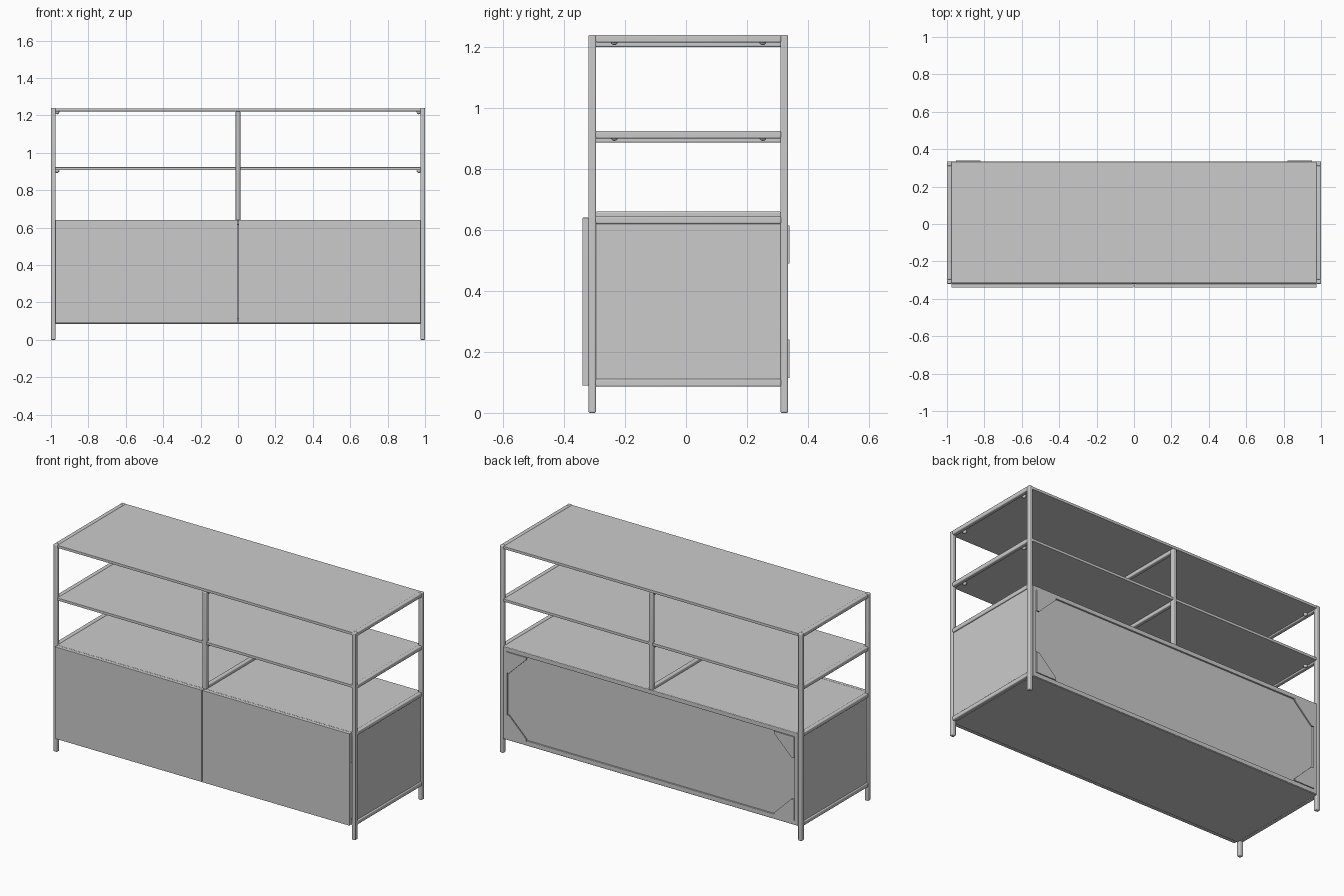
import bpy, bmesh, math

if "Cube" in bpy.data.objects:
    bpy.data.objects.remove(bpy.data.objects["Cube"])

grey = bpy.data.materials.new("satin grey")
grey.diffuse_color = (0.6, 0.6, 0.6, 1)
grey.use_nodes = True
grey.node_tree.nodes["Principled BSDF"].inputs["Base Color"].default_value = grey.diffuse_color


def finish(ob, bevel=0.0, segments=2):
    ob.data.materials.append(grey)
    if bevel:
        m = ob.modifiers.new("Bevel", 'BEVEL')
        m.width, m.segments, m.limit_method = bevel, segments, 'ANGLE'
    return ob


def box(name, x, y, z, bevel=0.0, segments=2):
    """Box from (min, max) ranges on each axis."""
    bm = bmesh.new()
    bmesh.ops.create_cube(bm, size=1)
    for v in bm.verts:
        v.co = [r[0] + (c + 0.5) * (r[1] - r[0]) for c, r in zip(v.co, (x, y, z))]
    me = bpy.data.meshes.new(name)
    bm.to_mesh(me)
    bm.free()
    ob = bpy.data.objects.new(name, me)
    bpy.context.collection.objects.link(ob)
    return finish(ob, bevel, segments)


def tube(name, x, y, z):
    return box(name, x, y, z, 0.005, 3)


def span(a, b, side):
    """Range mirrored to the given side of x = 0."""
    return tuple(sorted((a * side, b * side)))


FRONT, BACK = (-0.32, -0.295), (0.31, 0.335)
IN_Y = (-0.297, 0.312)
LEVELS = (0.086, 0.62, 0.9, 1.215)

for s, side in ((-1, "left"), (1, "right")):
    # side frame: two legs and four cross rails
    px = span(0.975, 1.0, s)
    tube(f"{side}_front_leg", px, FRONT, (0, 1.24))
    tube(f"{side}_back_leg", px, BACK, (0, 1.24))
    for i, z in enumerate(LEVELS):
        tube(f"{side}_rail_{i}", px, IN_Y, (z, z + 0.025))
    box(f"{side}_cabinet_panel", span(0.977, 0.992, s), IN_Y, (0.108, 0.623), 0.002)
    # door and back stile
    box(f"{side}_door", span(0.002, 0.975, s), (-0.34, -0.32), (0.09, 0.64), 0.0015)
    box(f"{side}_back_stile", span(0.952, 0.976, s), BACK, (0.09, 0.64), 0.002)
    # corner gussets on the back
    for name, z0, d in (("lower", 0.115, 1), ("upper", 0.615, -1)):
        prof = [(0.953, 0), (0.953, 0.125), (0.935, 0.125), (0.82, 0.012), (0.82, 0)]
        bm = bmesh.new()
        f = bm.faces.new([bm.verts.new((s * px_, 0.333, z0 + d * pz)) for px_, pz in prof])
        r = bmesh.ops.extrude_face_region(bm, geom=[f])
        for v in r["geom"]:
            if isinstance(v, bmesh.types.BMVert):
                v.co.y = 0.34
        bmesh.ops.recalc_face_normals(bm, faces=bm.faces)
        me = bpy.data.meshes.new("gusset")
        bm.to_mesh(me)
        bm.free()
        ob = bpy.data.objects.new(f"{side}_{name}_gusset", me)
        bpy.context.collection.objects.link(ob)
        finish(ob)
    # small shelf studs under the upper shelves
    for z in (0.904, 1.218):
        for y in (-0.235, 0.252):
            bpy.ops.mesh.primitive_uv_sphere_add(segments=12, ring_count=6, radius=0.012,
                                                 location=(s * 0.967, y, z))
            stud = finish(bpy.context.object)
            stud.name = f"{side}_shelf_stud"
            bpy.ops.object.shade_smooth()

# shelves, cabinet top and floor
for name, z0, z1 in (("top_shelf", 1.222, 1.238), ("middle_shelf", 0.907, 0.923),
                     ("cabinet_top", 0.622, 0.641), ("cabinet_floor", 0.086, 0.104)):
    box(name, (-0.976, 0.976), (-0.316, 0.333), (z0, z1), 0.0015)

# cabinet front and back rails, back panel
for z, name in ((0.09, "lower"), (0.615, "upper")):
    box(f"{name}_back_rail", (-0.976, 0.976), BACK, (z, z + 0.025), 0.002)
    box(f"{name}_front_rail", (-0.976, 0.976), FRONT, (z, z + 0.025), 0.002)
box("back_panel", (-0.96, 0.96), (0.312, 0.325), (0.1, 0.63))

# centre support frame
MID = (-0.0125, 0.0125)
for name, y in (("front", FRONT), ("back", BACK)):
    tube(f"centre_{name}_post", MID, y, (0.638, 1.222))
for name, z in (("lower", 0.638), ("middle", 0.886), ("upper", 1.2)):
    tube(f"centre_{name}_bar", MID, IN_Y, (z, z + 0.022))

# smooth the rounded tubes while keeping flat faces crisp
bpy.ops.object.select_all(action='DESELECT')
for ob in bpy.context.scene.objects:
    if any(k in ob.name for k in ("leg", "_rail_", "centre_")):
        ob.select_set(True)
        bpy.context.view_layer.objects.active = ob
bpy.ops.object.shade_smooth_by_angle(angle=math.radians(35))
